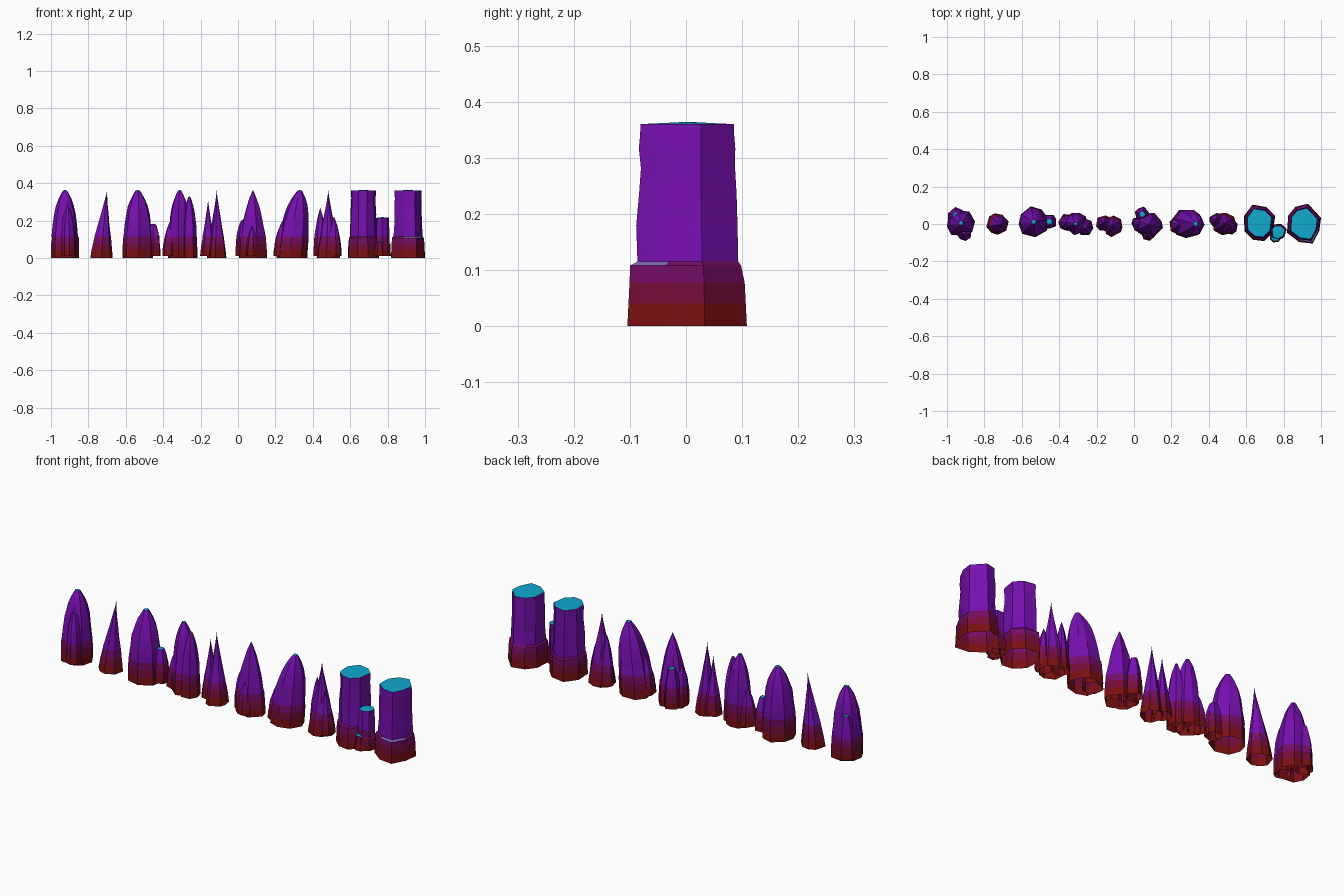
import bpy, bmesh, math, random

if "Cube" in bpy.data.objects:
    bpy.data.objects.remove(bpy.data.objects["Cube"])

random.seed(7)

# Colours, bottom to top, then the flat upper surfaces
MATS = []


def colour(label, r, g, b):
    m = bpy.data.materials.new(label)
    m.diffuse_color = (r, g, b, 1)
    m.use_nodes = True
    m.node_tree.nodes["Principled BSDF"].inputs["Base Color"].default_value = m.diffuse_color
    MATS.append(m)


colour("base_red", 0.19, 0.005, 0.006)
colour("maroon", 0.175, 0.004, 0.04)
colour("plum", 0.175, 0.004, 0.13)
colour("purple", 0.18, 0.005, 0.43)
colour("cyan", 0.005, 0.40, 0.62)
colour("lavender", 0.22, 0.13, 0.48)
BANDS = [0.04, 0.078, 0.115]
STEPS = [0, .3, .5, .65, .78, .88, .95, 1]


# Side profiles: width fraction at height fraction t
def dome(t):
    return max((1 - t ** 2.6) ** .6, .15)


def pointed(t):
    return max((1 - t ** 1.9) ** .85, .03)


def spire(t):
    return max((1 - t ** 1.25) ** 1.2, .01)


def stub(t):
    return 1 - .6 * t ** 3


def column(t):
    return 1 - .17 * t if t < .31 else .9 - .12 * t


def outline(sides):
    """Irregular polygon fitted to the -1..1 square."""
    turn = random.uniform(0, 1)
    pts = []
    for i in range(sides):
        a = 2 * math.pi * (i + turn + random.uniform(-.22, .22)) / sides
        r = random.uniform(.9, 1.08)
        pts.append((r * math.cos(a), r * math.sin(a)))
    fit = []
    for axis in zip(*pts):
        lo, hi = min(axis), max(axis)
        fit.append([(v - lo) / (hi - lo) * 2 - 1 for v in axis])
    return list(zip(*fit))


def crystal(name, profile, x, y, width, depth, height=.36, lean=0.0, z0=0.0):
    """Faceted crystal, open underneath, whose tip is shifted sideways by lean."""
    sides = 8 if width > .1 else 7
    poly = outline(sides)
    span = height - z0
    levels = sorted({z0 + t * span for t in STEPS} | {b for b in BANDS if b < height - .01})
    bm = bmesh.new()
    rings = []
    for z in levels:
        t = min((z - z0) / span, 1)
        w, cx = profile(t), x + lean * t ** 1.3
        ring = []
        for px, py in poly:
            j = w * (1 + (random.uniform(-.05, .02) if .25 < t < .95 else 0)) / 2
            ring.append(bm.verts.new((cx + px * width * j, y + py * depth * j, z)))
        rings.append(ring)
    for a, b in zip(rings, rings[1:]):
        for i in range(sides):
            k = (i + 1) % sides
            bm.faces.new((a[i], a[k], b[k], b[i]))
    # Slightly raised cap
    tip = bm.verts.new((x + lean, y, height + .004))
    for i in range(sides):
        bm.faces.new((rings[-1][i], rings[-1][(i + 1) % sides], tip))
    # Bands by height, bright colours on the flat tops
    bm.normal_update()
    for f in bm.faces:
        z = f.calc_center_median().z
        f.material_index = sum(z > b for b in BANDS)
        if z > .08 and f.normal.z > .8:
            f.material_index = 4 if f.normal.z > .86 else 5
    me = bpy.data.meshes.new(name)
    bm.to_mesh(me)
    bm.free()
    for m in MATS:
        me.materials.append(m)
    ob = bpy.data.objects.new(name, me)
    bpy.context.collection.objects.link(ob)
    bpy.ops.object.select_all(action='DESELECT')
    ob.select_set(True)
    bpy.context.view_layer.objects.active = ob
    bpy.ops.object.shade_smooth_by_angle(angle=math.radians(25))


def growth(name, profile, x, y, size, height):
    """Small round crystal beside a main one."""
    crystal(name, profile, x, y, size, size, height, z0=.012)


# Cluster 1: dome with growths in front and behind
crystal("round_dome", dome, -.925, .005, .15, .14)
growth("round_dome_front", dome, -.91, -.048, .085, .27)
growth("round_dome_back", stub, -.95, .046, .09, .23)

# Cluster 2: single leaning spire
crystal("lone_spire", spire, -.73, 0, .12, .115, lean=.03)

# Cluster 3: dome with a stub
crystal("wide_dome", dome, -.536, .012, .162, .165)
growth("wide_dome_stub", stub, -.453, .012, .075, .18)

# Cluster 4: twin peaks with a shoulder
crystal("twin_left", dome, -.312, 0, .125, .12)
crystal("twin_right", dome, -.26, -.015, .085, .09, .325)
growth("twin_shoulder", pointed, -.36, .008, .09, .2)

# Cluster 5: pair of spires
crystal("pair_tall", spire, -.114, -.012, .104, .115)
growth("pair_short", spire, -.16, .004, .085, .31)

# Cluster 6: pointed dome ringed by growths
crystal("pointed_dome", pointed, .08, -.005, .15, .13)
growth("pointed_dome_back", stub, .045, .053, .08, .21)
growth("pointed_dome_front", pointed, .075, -.05, .08, .17)
growth("pointed_dome_left", dome, .023, 0, .073, .2)

# Cluster 7: leaning dome with a low shoulder
crystal("leaning_dome", dome, .288, 0, .165, .15, lean=.042)
growth("leaning_dome_left", pointed, .24, -.008, .1, .2)

# Cluster 8: spire between two shoulders
crystal("shouldered_spire", spire, .483, 0, .125, .12)
growth("spire_left", pointed, .44, .022, .075, .265)
growth("spire_right", pointed, .513, -.015, .082, .22)

# Cluster 9: flat column with stubs
crystal("left_column", column, .671, .006, .168, .195)
growth("left_column_stub", column, .773, -.045, .088, .215)
growth("left_column_low_stub", column, .757, -.068, .06, .085)

# Cluster 10: widest flat column
crystal("right_column", column, .909, .002, .182, .213)
